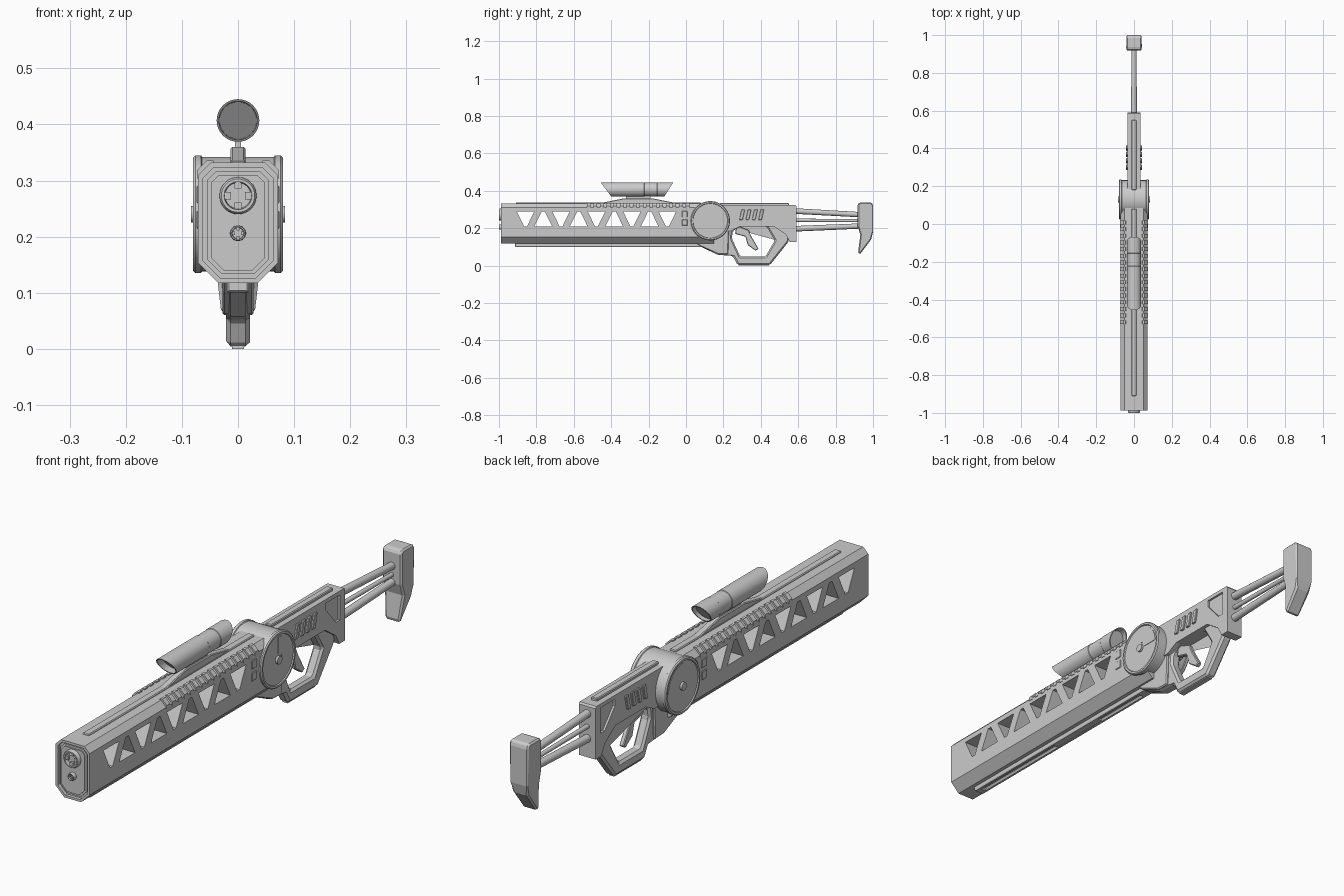
import bpy, bmesh, math
from mathutils import Vector

if "Cube" in bpy.data.objects:
    bpy.data.objects.remove(bpy.data.objects["Cube"])


def finish(name, bm, bevel=0.0, smooth=False):
    bmesh.ops.recalc_face_normals(bm, faces=bm.faces[:])
    me = bpy.data.meshes.new(name)
    bm.to_mesh(me)
    bm.free()
    ob = bpy.data.objects.new(name, me)
    bpy.context.collection.objects.link(ob)
    bpy.ops.object.select_all(action='DESELECT')
    bpy.context.view_layer.objects.active = ob
    ob.select_set(True)
    if bevel:
        m = ob.modifiers.new("Bevel", 'BEVEL')
        m.width, m.segments, m.limit_method = bevel, 1, 'ANGLE'
    if smooth:
        bpy.ops.object.shade_smooth_by_angle(angle=math.radians(35))
    return ob


def add_prism(bm, pts, a, b, axis):
    """Extrude a 2D outline: (y,z) along x, or (x,z) along y, or (x,y) along z."""
    place = {'x': lambda p, t: (t, p[0], p[1]),
             'y': lambda p, t: (p[0], t, p[1]),
             'z': lambda p, t: (p[0], p[1], t)}[axis]
    lo = [bm.verts.new(place(p, a)) for p in pts]
    hi = [bm.verts.new(place(p, b)) for p in pts]
    bm.faces.new(lo)
    bm.faces.new(hi[::-1])
    for i in range(len(pts)):
        j = (i + 1) % len(pts)
        bm.faces.new((lo[i], lo[j], hi[j], hi[i]))


def prism(name, pts, a, b, axis='x', bevel=0.0):
    bm = bmesh.new()
    add_prism(bm, pts, a, b, axis)
    return finish(name, bm, bevel)


def lathe(name, sections, center, axis='y', n=40):
    """Rings of (position, radius, shear) along an axis, capped at both ends."""
    bm, rings = bmesh.new(), []
    for pos, r, *sh in sections:
        ring = []
        for i in range(n):
            t = 2 * math.pi * i / n
            u, v = r * math.cos(t), r * math.sin(t)
            p = pos + (sh[0] * v if sh else 0)
            co = Vector((u, p, v)) if axis == 'y' else Vector((p, u, v))
            ring.append(bm.verts.new(co + Vector(center)))
        rings.append(ring)
    for a, b in zip(rings, rings[1:]):
        for i in range(n):
            j = (i + 1) % n
            bm.faces.new((a[i], a[j], b[j], b[i]))
    bm.faces.new(rings[0])
    bm.faces.new(rings[-1])
    return finish(name, bm, smooth=True)


def rod(name, p0, p1, r0, r1):
    p0, p1 = Vector(p0), Vector(p1)
    bm = bmesh.new()
    bmesh.ops.create_cone(bm, cap_ends=True, segments=20, radius1=r0, radius2=r1, depth=(p1 - p0).length)
    ob = finish(name, bm, smooth=True)
    ob.rotation_euler = (p1 - p0).to_track_quat('Z', 'Y').to_euler()
    ob.location = (p0 + p1) / 2


def cut(ob, cutter):
    m = ob.modifiers.new("Cut", 'BOOLEAN')
    m.operation, m.solver, m.object = 'DIFFERENCE', 'EXACT', cutter
    bpy.context.view_layer.objects.active = ob
    bpy.ops.object.modifier_apply(modifier=m.name)
    bpy.data.objects.remove(cutter)


def rect(u0, u1, v0, v1):
    return [(u0, v0), (u1, v0), (u1, v1), (u0, v1)]


def octagon(i):
    """Body cross-section inset by i."""
    w, lo, hi = 0.071 - i, 0.117 + i, 0.332 - i
    cb, ct = 0.036 - 0.586 * i, 0.022 - 0.4 * i
    return [(-w + cb, lo), (w - cb, lo), (w, lo + cb), (w, hi - ct),
            (w - ct, hi), (-w + ct, hi), (-w, hi - ct), (-w, lo + cb)]


# Long octagonal barrel shroud with triangular windows and recessed front
body = prism("barrel_shroud", octagon(0), -0.988, 0.15, 'y')
bm = bmesh.new()
for k in range(9):
    c, s = -0.858 + 0.0948 * k, (1 if k % 2 == 0 else -1)
    add_prism(bm, [(c - 0.047, 0.25 + 0.04 * s), (c + 0.047, 0.25 + 0.04 * s),
                   (c + 0.008, 0.25 - 0.04 * s), (c - 0.008, 0.25 - 0.04 * s)], -0.1, 0.1, 'x')
cut(body, finish("window_cutter", bm))
cut(body, prism("front_cutter", octagon(0.009), -1.05, -0.976, 'y'))
prism("front_panel_outer", octagon(0.016), -0.981, -0.97, 'y')
prism("front_panel_inner", octagon(0.023), -0.985, -0.97, 'y')

# Muzzles: ring, recessed bore and four teeth
for nm, z, r in (("main_muzzle", 0.273, 0.033), ("small_muzzle", 0.206, 0.014)):
    lathe(nm, [(-0.97, r), (-0.995, r), (-1.0, r * 0.9), (-1.0, r * 0.75),
               (-0.987, r * 0.7)], (0, 0, z), n=32)
    bm = bmesh.new()
    for dx, dz in ((1, 0), (-1, 0), (0, 1), (0, -1)):
        x, zz, h = dx * r * 0.58, z + dz * r * 0.58, r * 0.2
        add_prism(bm, rect(x - h, x + h, zz - h, zz + h), -0.996, -0.98, 'y')
    finish(nm + "_teeth", bm)

# Cooling ribs on the upper edges, both sides
bm = bmesh.new()
for k in range(16):
    y = -0.53 + 0.0352 * k
    for s in (1, -1):
        add_prism(bm, [(s * 0.042, 0.325), (s * 0.044, 0.336), (s * 0.055, 0.336), (s * 0.073, 0.318),
                       (s * 0.073, 0.304), (s * 0.06, 0.304)], y, y + 0.02, 'y')
finish("cooling_ribs", bm)

# Top and bottom rails
prism("front_top_strip", rect(-0.014, 0.014, -0.91, 0.08), 0.325, 0.337, 'z', 0.003)
prism("rear_top_strip", rect(-0.013, 0.013, 0.18, 0.55), 0.315, 0.335, 'z', 0.003)
rail = prism("bottom_rail", rect(-0.02, 0.02, -0.915, 0.12), 0.1, 0.125, 'z', 0.004)
cut(rail, prism("rail_cutter", rect(-0.008, 0.008, -0.88, 0.04), 0.09, 0.108, 'z'))
prism("bottom_rail_block", rect(-0.014, 0.014, -0.46, -0.2), 0.102, 0.12, 'z')

# Small square plates ahead of the drum
for s in (1, -1):
    for i, z in enumerate((0.275, 0.23)):
        prism(f"side_plate_{i}_{s}", rect(-0.022, 0.008, z - 0.016, z + 0.016),
              s * 0.06, s * 0.074, 'x', 0.002)

# Drum with raised rims, hub and wedge plate on each side
half = [(0.076, 0.001), (0.076, 0.092), (0.08, 0.094), (0.08, 0.101),
        (0.076, 0.105), (0.066, 0.105), (0.064, 0.102)]
lathe("drum", half + [(-x, r) for x, r in half[::-1]], (0, 0.13, 0.24), 'x', 56)
lathe("drum_hub", [(-0.084, 0.009), (-0.084, 0.015), (0.084, 0.015), (0.084, 0.009)],
      (0, 0.13, 0.24), 'x', 24)
for s in (1, -1):
    arc = [math.radians(7.5 * k) for k in range(13)]
    wedge = [(0.13 + r * math.cos(a), 0.24 + r * math.sin(a))
             for r, seq in ((0.086, arc), (0.022, arc[::-1])) for a in seq]
    prism(f"drum_wedge_{s}", wedge, s * 0.07, s * 0.078, 'x')

# Receiver with rear pocket and slanted vents
recv = prism("receiver", [(0.12, 0.325), (0.585, 0.325), (0.59, 0.318), (0.59, 0.126), (0.555, 0.126),
                          (0.535, 0.165), (0.47, 0.21), (0.29, 0.21), (0.24, 0.185), (0.12, 0.185)],
             -0.035, 0.035)
for s in (1, -1):
    cut(recv, prism("pocket_cutter", [(0.475, 0.31), (0.56, 0.31), (0.56, 0.215), (0.535, 0.215),
                                      (0.475, 0.285)], s * 0.027, s * 0.06))
    for k in range(4):
        y = 0.285 + 0.034 * k
        prism(f"vent_{k}_{s}", [(y, 0.245), (y + 0.018, 0.245), (y + 0.03, 0.3), (y + 0.012, 0.3)],
              s * 0.03, s * 0.042, 'x', 0.002)

# Trigger guard grip with a six-sided opening
guard = prism("trigger_guard", [(0.04, 0.125), (0.07, 0.105), (0.17, 0.058), (0.25, 0.052), (0.275, 0.004),
                                (0.45, 0.004), (0.55, 0.13), (0.55, 0.22), (0.13, 0.24)], -0.021, 0.021)
cut(guard, prism("guard_cutter", [(0.245, 0.145), (0.29, 0.048), (0.425, 0.048), (0.475, 0.135),
                                  (0.43, 0.21), (0.29, 0.21), (0.25, 0.185)], -0.1, 0.1))
m = guard.modifiers.new("Bevel", 'BEVEL')
m.width, m.segments = 0.008, 1
prism("guard_front_block", [(0.04, 0.13), (0.08, 0.102), (0.17, 0.062), (0.225, 0.06), (0.23, 0.2),
                            (0.08, 0.2)], -0.028, 0.028, 'x', 0.004)
prism("guard_base", rect(0.28, 0.445, 0.0, 0.012), -0.011, 0.011)
prism("trigger", [(0.27, 0.215), (0.335, 0.19), (0.35, 0.155), (0.388, 0.09), (0.372, 0.08),
                  (0.33, 0.11), (0.318, 0.155), (0.262, 0.17)], -0.009, 0.009, 'x', 0.003)

# Stock rods and butt pad
rod("stock_rod_upper", (0, 0.56, 0.293), (0, 0.94, 0.272), 0.015, 0.014)
rod("stock_rod_middle", (0, 0.56, 0.243), (0, 0.94, 0.24), 0.009, 0.008)
rod("stock_rod_lower", (0, 0.56, 0.196), (0, 0.94, 0.212), 0.015, 0.014)
butt = prism("butt_pad", [(0.918, 0.33), (0.93, 0.338), (0.992, 0.338), (1.0, 0.325), (1.0, 0.18),
                          (0.99, 0.14), (0.93, 0.06), (0.92, 0.07), (0.932, 0.165), (0.918, 0.21)],
             -0.04, 0.04, 'x', 0.006)
for v in butt.data.vertices:
    if v.co.z < 0.15:
        v.co.x *= 0.75

# Scope: slanted hollow ends and a stepped ring
F, R = -0.75, 0.64
lathe("scope", [(-0.395, 0.033, F), (-0.428, 0.034, F), (-0.428, 0.038, F), (-0.225, 0.038), (-0.223, 0.0365),
                (-0.155, 0.0365), (-0.153, 0.038), (-0.092, 0.038, R), (-0.092, 0.034, R),
                (-0.11, 0.033, R)], (0, 0, 0.407))
prism("scope_mount", [(-0.48, 0.33), (-0.33, 0.36), (-0.18, 0.36), (-0.03, 0.33)], -0.013, 0.013, 'x', 0.003)
prism("scope_neck", rect(-0.32, -0.19, 0.35, 0.375), -0.005, 0.005)
